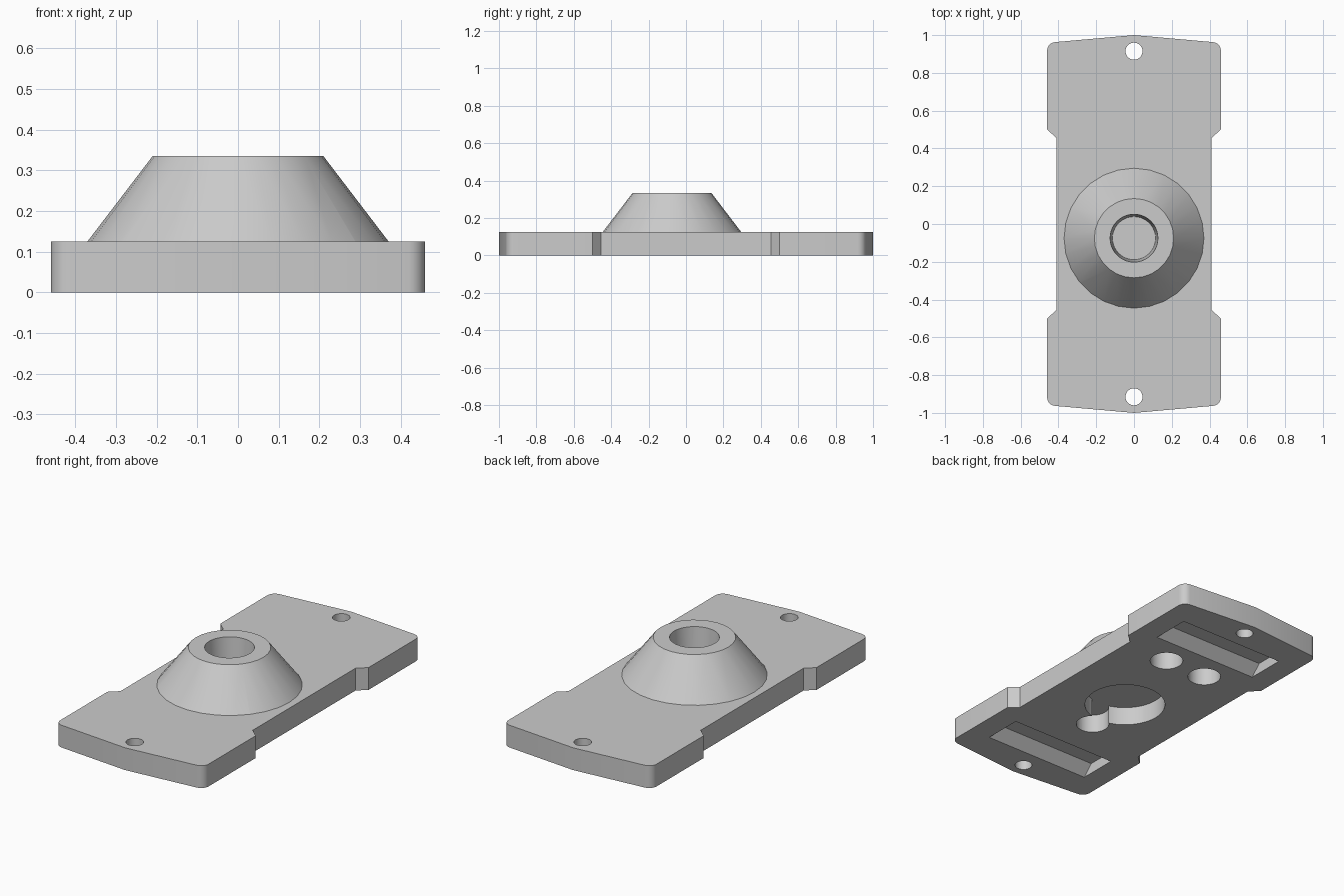
import bpy, bmesh, math

cube = bpy.data.objects.get("Cube")
if cube:
    bpy.data.objects.remove(cube, do_unlink=True)

# Single plain grey
GREY = (0.6, 0.6, 0.6, 1.0)
grey = bpy.data.materials.new("plain grey")
grey.use_nodes = True
grey.diffuse_color = GREY
grey.node_tree.nodes["Principled BSDF"].inputs["Base Color"].default_value = GREY

THICK = 0.125
BOSS_Y = -0.075


def make_object(name, bm):
    bmesh.ops.recalc_face_normals(bm, faces=bm.faces)
    mesh = bpy.data.meshes.new(name)
    bm.to_mesh(mesh)
    bm.free()
    mesh.materials.append(grey)
    obj = bpy.data.objects.new(name, mesh)
    bpy.context.collection.objects.link(obj)
    return obj


def prism(name, points, direction):
    """Extrude a closed outline of 3D points along a direction."""
    bm = bmesh.new()
    face = bm.faces.new([bm.verts.new(p) for p in points])
    grown = bmesh.ops.extrude_face_region(bm, geom=[face])["geom"]
    verts = [g for g in grown if isinstance(g, bmesh.types.BMVert)]
    bmesh.ops.translate(bm, verts=verts, vec=direction)
    return make_object(name, bm)


def cone(name, x, y, z0, z1, r0, r1, sides=40):
    bm = bmesh.new()
    bmesh.ops.create_cone(bm, cap_ends=True, segments=sides,
                          radius1=r0, radius2=r1, depth=z1 - z0)
    bmesh.ops.translate(bm, verts=bm.verts, vec=(x, y, (z0 + z1) / 2))
    return make_object(name, bm)


def combine(target, other, operation):
    other.hide_render = True
    mod = target.modifiers.new(operation.lower(), "BOOLEAN")
    mod.operation = operation
    mod.solver = "EXACT"
    mod.object = other
    bpy.context.view_layer.objects.active = target
    bpy.ops.object.modifier_apply(modifier=mod.name)
    bpy.data.objects.remove(other, do_unlink=True)


# Plate outline: one quarter with a waist notch and rounded corner, then mirrored
RADIUS = 0.045
quarter = [(0.41, 0.455), (0.46, 0.5)]
for i in range(7):
    a = math.radians(84 * i / 6)
    quarter.append((0.46 - RADIUS + RADIUS * math.cos(a),
                    0.918 + RADIUS * math.sin(a)))
half = quarter + [(0, 1)] + [(-x, y) for x, y in reversed(quarter)]
outline = half + [(-x, -y) for x, y in half]
base = prism("base_plate", [(x, y, 0) for x, y in outline], (0, 0, THICK))

# Conical boss, rooted just inside the plate
combine(base, cone("boss", 0, BOSS_Y, 0.115, 0.335, 0.378, 0.21, 28), "UNION")

# Tapered socket in the boss
combine(base, cone("socket", 0, BOSS_Y, 0.14, 0.34, 0.114, 0.127), "DIFFERENCE")

# Screw holes through both ends
for y in (-0.915, 0.915):
    combine(base, cone("screw_hole", 0, y, -0.05, 0.2, 0.045, 0.045), "DIFFERENCE")

# Underside keyhole pocket and two round pockets
pockets = [(0, BOSS_Y, 0.213), (0, -0.343, 0.087),
           (-0.131, 0.425, 0.087), (0.131, 0.425, 0.087)]
for x, y, r in pockets:
    combine(base, cone("pocket", x, y, -0.05, 0.105, r, r), "DIFFERENCE")

# Underside grooves with sloping sides
for y in (-0.695, 0.695):
    section = [(-0.13, -0.02), (0.13, -0.02), (0.052, 0.058), (-0.052, 0.058)]
    groove = prism("groove", [(-0.33, y + dy, z) for dy, z in section], (0.66, 0, 0))
    combine(base, groove, "DIFFERENCE")

# Smooth round walls, keep hard edges
bpy.ops.object.select_all(action="DESELECT")
base.select_set(True)
bpy.context.view_layer.objects.active = base
bpy.ops.object.shade_smooth_by_angle(angle=math.radians(25))
